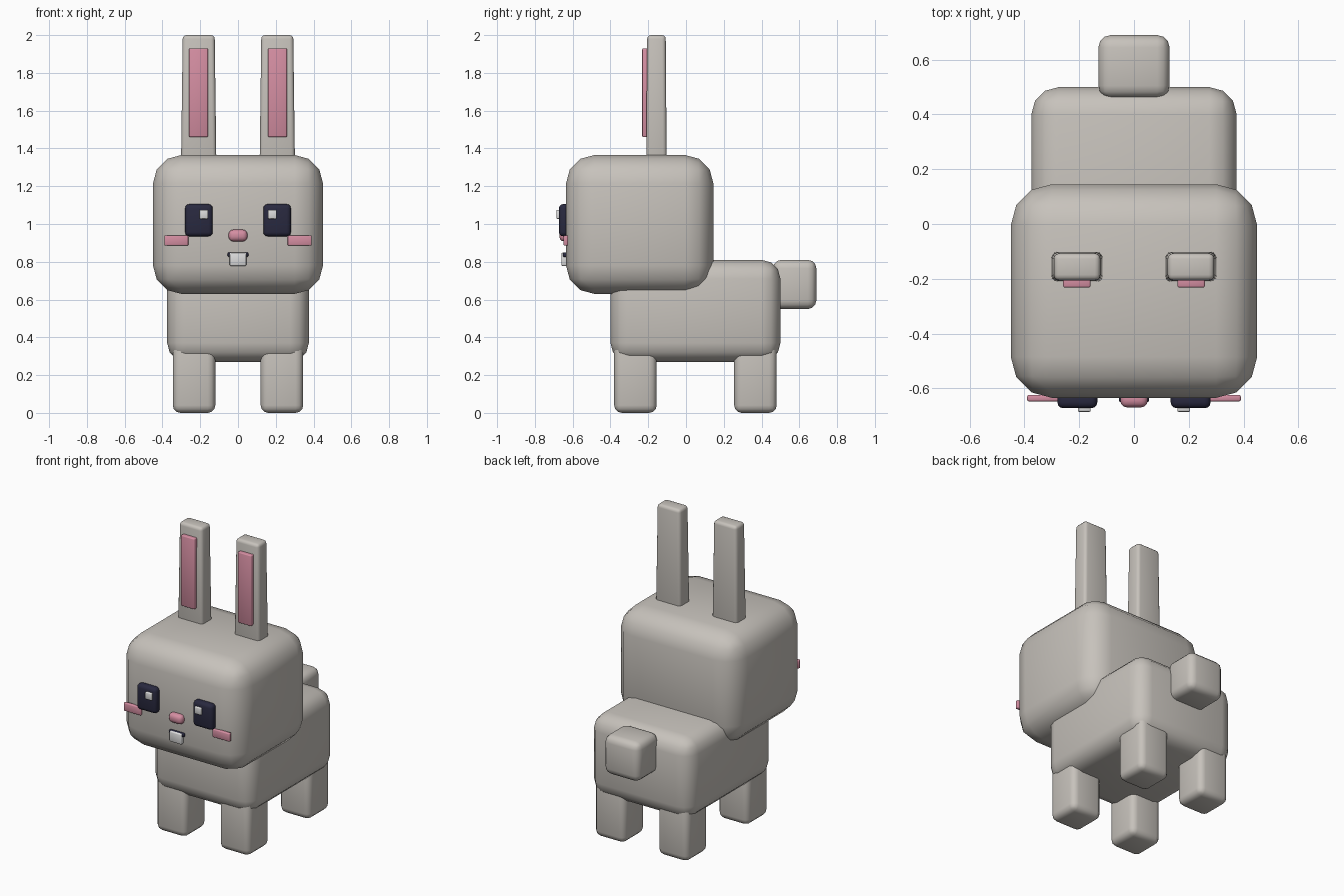
import bpy
import bmesh
from mathutils import Vector

if "Cube" in bpy.data.objects:
    bpy.data.objects.remove(bpy.data.objects["Cube"], do_unlink=True)


def material(name, rgb):
    mat = bpy.data.materials.new(name)
    mat.use_nodes = True
    color = (*rgb, 1.0)
    mat.diffuse_color = color
    mat.node_tree.nodes["Principled BSDF"].inputs["Base Color"].default_value = color
    return mat


FUR = material("warm grey fur", (0.57, 0.54, 0.50))
PINK = material("soft pink", (0.66, 0.27, 0.36))
DARK = material("dark navy", (0.022, 0.022, 0.05))
WHITE = material("off white", (0.72, 0.72, 0.72))


def rounded_box(name, x, y, z, bevel, mat, segments=3, taper=1.0):
    """Box between (min, max) pairs, its top scaled by taper, edges rounded."""
    low, high = Vector((x[0], y[0], z[0])), Vector((x[1], y[1], z[1]))
    center, size = (low + high) / 2, high - low
    bm = bmesh.new()
    bmesh.ops.create_cube(bm, size=1)
    for v in bm.verts:
        scale = taper if v.co.z > 0 else 1.0
        v.co = Vector((v.co.x * size.x * scale, v.co.y * size.y * scale, v.co.z * size.z))
    bmesh.ops.bevel(bm, geom=bm.edges[:], offset=bevel, segments=segments,
                    profile=0.5, affect='EDGES')
    for f in bm.faces:
        f.smooth = True
    mesh = bpy.data.meshes.new(name)
    bm.to_mesh(mesh)
    bm.free()
    mesh.materials.append(mat)
    obj = bpy.data.objects.new(name, mesh)
    obj.location = center
    bpy.context.collection.objects.link(obj)
    return obj


def pair(name, x, *args, **kwargs):
    """The same box on both sides of the model."""
    rounded_box("left_" + name, x, *args, **kwargs)
    rounded_box("right_" + name, (-x[1], -x[0]), *args, **kwargs)


# Head, body and tail
rounded_box("head", (-0.45, 0.45), (-0.635, 0.145), (0.63, 1.365), 0.15, FUR)
rounded_box("body", (-0.375, 0.375), (-0.40, 0.50), (0.27, 0.81), 0.10, FUR)
rounded_box("tail", (-0.13, 0.13), (0.46, 0.69), (0.55, 0.81), 0.045, FUR)

# Legs
pair("front_leg", (0.12, 0.345), (-0.38, -0.155), (0, 0.42), 0.04, FUR)
pair("back_leg", (0.12, 0.345), (0.255, 0.48), (0, 0.42), 0.04, FUR)

# Ears with pink inner panels
pair("ear", (0.114, 0.302), (-0.211, -0.102), (1.28, 2.0), 0.02, FUR, taper=0.9)
pair("inner_ear", (0.159, 0.259), (-0.232, -0.19), (1.46, 1.93), 0.006, PINK, segments=2)

# Eyes with highlights
pair("eye", (0.134, 0.28), (-0.673, -0.61), (0.935, 1.105), 0.022, DARK)
pair("eye_highlight", (0.158, 0.205), (-0.686, -0.66), (1.027, 1.075), 0.005, WHITE, segments=2)

# Cheeks, nose, mouth and tooth
pair("cheek", (0.263, 0.39), (-0.648, -0.624), (0.885, 0.94), 0.006, PINK, segments=2)
rounded_box("nose", (-0.05, 0.05), (-0.67, -0.61), (0.908, 0.97), 0.024, PINK)
rounded_box("mouth", (-0.055, 0.055), (-0.652, -0.62), (0.825, 0.85), 0.008, DARK, segments=2)
rounded_box("tooth", (-0.044, 0.044), (-0.66, -0.625), (0.778, 0.848), 0.007, WHITE, segments=2)
